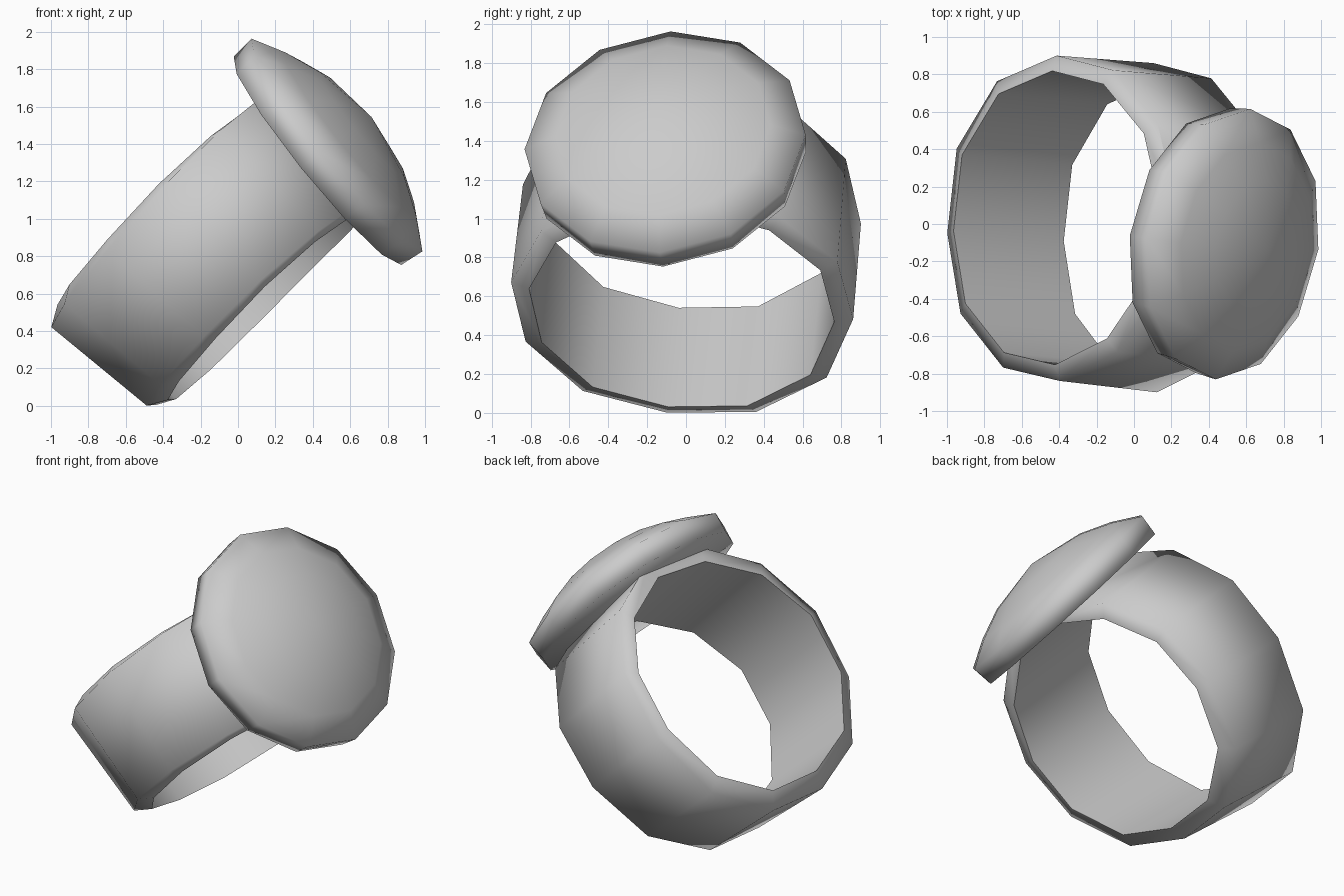
import bpy, bmesh, math
from mathutils import Vector

if "Cube" in bpy.data.objects:
    bpy.data.objects.remove(bpy.data.objects["Cube"])

SIDES = 12


def lofted(name, rings, closed):
    """Join rings of points into one smooth-shaded surface; closed joins last ring to first."""
    bm = bmesh.new()
    loops = [[bm.verts.new(p) for p in ring] for ring in rings]
    pairs = list(zip(loops, loops[1:]))
    if closed:
        pairs.append((loops[-1], loops[0]))
    for a, b in pairs:
        for i in range(SIDES):
            j = (i + 1) % SIDES
            bm.faces.new([a[i], a[j], b[j], b[i]])
    bmesh.ops.remove_doubles(bm, verts=bm.verts, dist=0.0005)
    bmesh.ops.recalc_face_normals(bm, faces=bm.faces)
    mesh = bpy.data.meshes.new(name)
    bm.to_mesh(mesh)
    bm.free()
    obj = bpy.data.objects.new(name, mesh)
    bpy.context.collection.objects.link(obj)
    bpy.ops.object.select_all(action='DESELECT')
    obj.select_set(True)
    bpy.context.view_layer.objects.active = obj
    bpy.ops.object.shade_smooth_by_angle(angle=math.radians(85))
    return obj


# Finger band: slightly conical hoop, leaning, with bevelled rims
axis = Vector((0.72, -0.07, -0.69)).normalized()
side = Vector((0.05, 1.0, -0.05)).normalized()
up = side.cross(axis).normalized()
if up.z < 0:
    up = -up
centre = Vector((-0.146, 0.005, 0.826))


def band_ring(radius_up, radius_side, sign, low, high):
    points = []
    for i in range(SIDES):
        ang = math.tau * i / SIDES - math.radians(5)
        rise, across_y = -math.cos(ang), math.sin(ang)
        half = low + (high - low) * (rise + 1) / 2
        # lower half is squarer, mostly on one side; the top leans outwards
        bulge = 1.0
        if rise < 0:
            bulge += (0.08 if across_y > 0 else 0.03) * math.sin(2 * ang) ** 2
        shift = 0.05 * max(rise, 0) ** 2
        points.append(centre + up * rise * radius_up * bulge
                      + side * across_y * radius_side * (1 + (bulge - 1) * 0.4)
                      + axis * (sign * half + shift))
    return points


lofted("ring_band", [
    band_ring(0.885, 0.875, -1, 0.33, 0.39),
    band_ring(0.835, 0.885, 1, 0.33, 0.39),
    band_ring(0.735, 0.79, 1, 0.39, 0.40),
    band_ring(0.775, 0.79, -1, 0.39, 0.40),
], True)

# Signet head: domed twelve-sided disc
normal = Vector((0.77, -0.13, 0.625)).normalized()
along = Vector((0.635, -0.04, -0.776))
along = (along - normal * along.dot(normal)).normalized()
across = normal.cross(along)
base = Vector((0.425, -0.09, 1.31))


def head_ring(radius, height):
    return [base + normal * height + radius * (along * math.cos(math.tau * i / SIDES)
            + across * math.sin(math.tau * i / SIDES)) for i in range(SIDES)]


profile = [(0.0001, 0.0), (0.715, 0.0), (0.73, 0.135), (0.56, 0.23), (0.36, 0.31), (0.0001, 0.375)]
lofted("signet_head", [head_ring(r, h) for r, h in profile], False)
